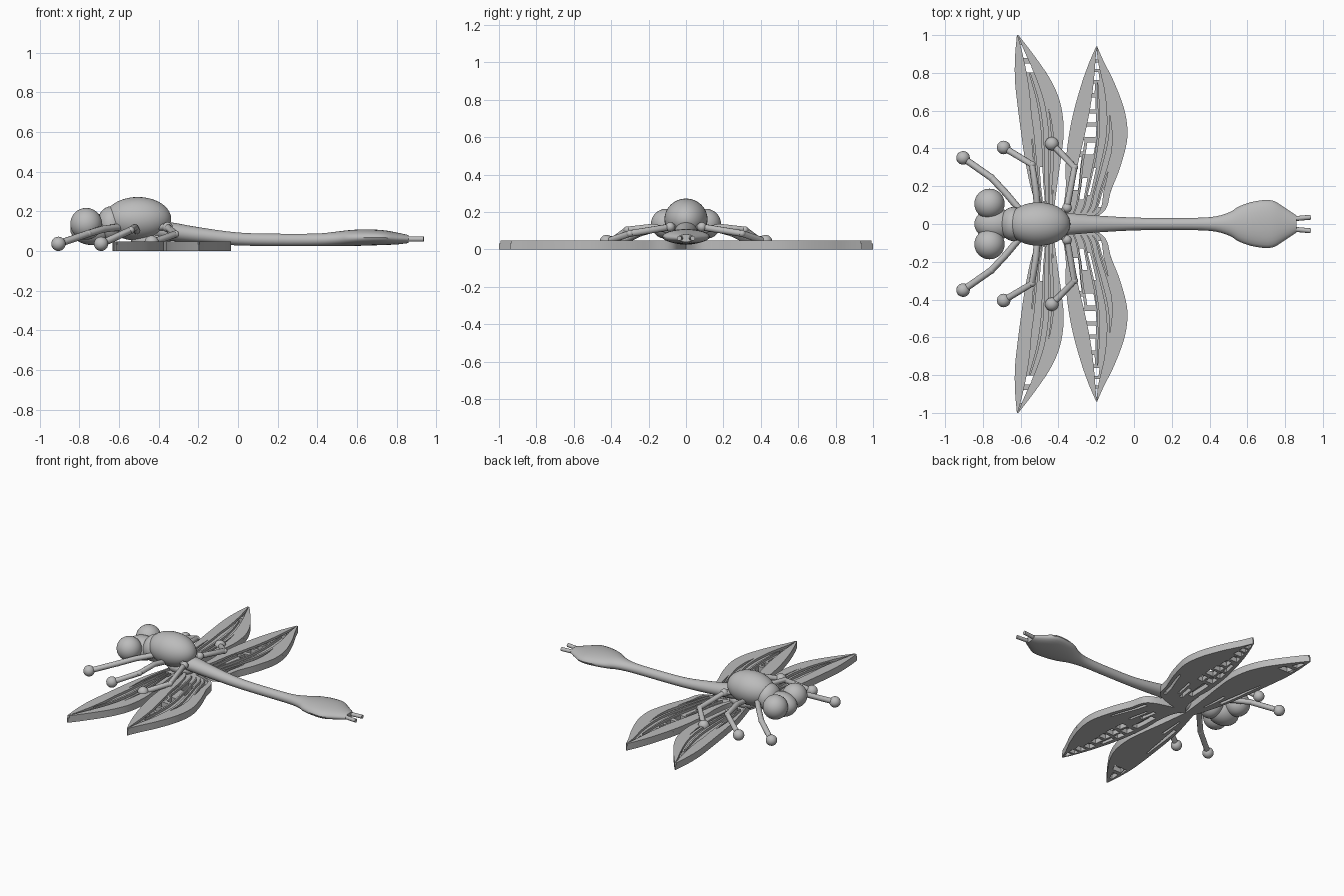
import bpy, bmesh, math
from mathutils import Vector, Matrix

cube = bpy.data.objects.get("Cube")
if cube:
    bpy.data.objects.remove(cube, do_unlink=True)

grey = bpy.data.materials.new("plain grey")
grey.use_nodes = True
COLOUR = (0.5, 0.5, 0.5, 1)
grey.diffuse_color = COLOUR
grey.node_tree.nodes["Principled BSDF"].inputs["Base Color"].default_value = COLOUR


def finish(name, mesh, mirror=False, angle=40):
    """Clean the mesh, shade it and optionally mirror it to the other side."""
    bm = bmesh.new()
    bm.from_mesh(mesh)
    bmesh.ops.remove_doubles(bm, verts=bm.verts, dist=0.00001)
    bmesh.ops.recalc_face_normals(bm, faces=bm.faces)
    bm.to_mesh(mesh)
    bm.free()
    mesh.materials.clear()
    mesh.materials.append(grey)
    mesh.shade_smooth()
    mesh.set_sharp_from_angle(angle=math.radians(angle))
    obj = bpy.data.objects.new(name, mesh)
    bpy.context.collection.objects.link(obj)
    if mirror:
        mod = obj.modifiers.new("Mirror", 'MIRROR')
        mod.use_axis = (False, True, False)
        mod.use_mirror_merge = False
    return obj


def ellipsoid(name, centre, radii, mirror=False, segments=32):
    """Ball with its poles along the body."""
    bm = bmesh.new()
    place = (Matrix.Translation(centre) @ Matrix.Diagonal((*radii, 1))
             @ Matrix.Rotation(math.pi / 2, 4, 'Y'))
    bmesh.ops.create_uvsphere(bm, u_segments=segments, v_segments=segments // 2,
                              radius=1, matrix=place)
    mesh = bpy.data.meshes.new(name)
    bm.to_mesh(mesh)
    bm.free()
    return finish(name, mesh, mirror)


def curve_to_mesh(name, curve):
    temp = bpy.data.objects.new("temp", curve)
    bpy.context.collection.objects.link(temp)
    graph = bpy.context.evaluated_depsgraph_get()
    mesh = bpy.data.meshes.new_from_object(temp.evaluated_get(graph))
    bpy.data.objects.remove(temp, do_unlink=True)
    mesh.name = name
    return mesh


def add_spline(curve, points, cyclic):
    spline = curve.splines.new('POLY')
    spline.points.add(len(points) - 1)
    for p, co in zip(spline.points, points):
        p.co = (*co, 1)
    spline.use_cyclic_u = cyclic


def tube(name, points, radius):
    curve = bpy.data.curves.new(name, 'CURVE')
    curve.dimensions = '3D'
    curve.bevel_depth = radius
    curve.bevel_resolution = 3
    curve.use_fill_caps = True
    add_spline(curve, points, False)
    return finish(name, curve_to_mesh(name, curve), True)


def slab(name, outlines, bottom, top):
    """Filled flat outlines (inner ones become holes) given a thickness."""
    curve = bpy.data.curves.new(name, 'CURVE')
    curve.dimensions = '2D'
    curve.fill_mode = 'BOTH'
    curve.extrude = (top - bottom) / 2
    for outline in outlines:
        add_spline(curve, [(x, y, 0) for x, y in outline], True)
    mesh = curve_to_mesh(name, curve)
    mesh.transform(Matrix.Translation((0, 0, (top + bottom) / 2)))
    return finish(name, mesh, True, 25)


def smooth_row(rows, t):
    """Catmull-Rom blend of table rows at fractional row t."""
    last = len(rows) - 1
    i = min(int(t), last - 1)
    f = t - i
    a, b, c, d = (Vector(rows[max(0, min(last, k))]) for k in range(i - 1, i + 3))
    return b + f * ((c - a) + f * ((2 * a - 5 * b + 4 * c - d)
                    + f * (3 * b - a - 3 * c + d))) / 2


def strip(rows, s0, s1, t0, t1, s2=None, s3=None):
    """Patch of a wing between chord fractions s0-s1 (s2-s3 at the end)."""
    s2 = s0 if s2 is None else s2
    s3 = s1 if s3 is None else s3
    n = max(2, int((t1 - t0) * 6))

    def edge(a, b):
        out = []
        for k in range(n + 1):
            y, left, right = smooth_row(rows, t0 + (t1 - t0) * k / n)
            out.append((left + (right - left) * (a + (b - a) * k / n), y))
        return out
    return edge(s0, s2) + edge(s1, s3)[::-1]


# Wing tables: y, leading edge x, trailing edge x
fore = [(0, -.49, -.43), (.1, -.52, -.42), (.22, -.553, -.405), (.36, -.58, -.385),
        (.5, -.60, -.372), (.64, -.618, -.39), (.76, -.63, -.44), (.88, -.63, -.52),
        (1, -.62, -.612)]
hind = [(0, -.43, -.33), (.06, -.385, -.165), (.18, -.362, -.12), (.31, -.362, -.07),
        (.46, -.346, -.035), (.6, -.318, -.05), (.75, -.275, -.105), (.86, -.235, -.16),
        (.94, -.2, -.195)]

# Openings: chord start and end, row start and end, optional end chord range
fore_holes = [(.12, .27, 2, 4.4, .12, .16), (.2, .7, 6.35, 6.75), (.2, .6, 7, 7.5),
              (.4, .5, 1.2, 2.6), (.12, .25, 6.35, 6.9, .1, .14)]
hind_holes = [(.12, .27, 2, 3.3), (.33, .43, 1.6, 2.5), (.5, .56, 1.8, 2.9),
              (.8, .9, 1.3, 3.2, .86, .9), (.1, .28, 3.5, 3.9), (.33, .47, 3.4, 3.8),
              (.08, .2, 4.05, 4.5), (.25, .46, 4, 4.4), (.24, .44, 4.55, 4.9),
              (.1, .19, 4.65, 5.3), (.24, .42, 5.05, 5.45), (.12, .4, 5.6, 5.95),
              (.15, .55, 6.1, 6.45), (.15, .65, 6.6, 6.95), (.2, .75, 7.1, 7.6)]

# Raised veins use the same strip layout
rim = [(0, .09, .3, 7.9, 0, .45), (.92, 1, .3, 7.9, .55, 1)]
fore_veins = rim + [(.3, .36, 1, 6.2, .2, .26), (.5, .57, 1, 6.3, .44, .5),
                    (.68, .74, 1, 6.6, .6, .68), (.8, .85, 1.5, 5.8)]
hind_veins = rim + [(.28, .32, 1, 3.4), (.45, .49, 1, 3.3, .49, .53),
                    (.49, .53, 3.3, 6, .46, .5), (.6, .64, 1, 6.4, .66, .72),
                    (.73, .77, 1, 5.6, .8, .84)]

for label, rows, holes, veins in (("fore", fore, fore_holes, fore_veins),
                                  ("hind", hind, hind_holes, hind_veins)):
    outline = strip(rows, 0, 1, 0, 8)
    slab(label + "_wing_membrane", [outline] + [strip(rows, *h) for h in holes], 0, .032)
    for number, vein in enumerate(veins):
        slab(f"{label}_wing_vein_{number}", [strip(rows, *vein)], .032, .048)

# Hub joining the wing roots to the thorax
ellipsoid("wing_hub", (-.44, 0, .055), (.1, .06, .045))

# Thorax, collar, head and eyes
ellipsoid("thorax", (-.505, 0, .162), (.168, .115, .11), segments=40)
ellipsoid("collar", (-.64, 0, .135), (.07, .09, .09))
ellipsoid("head", (-.735, 0, .11), (.11, .085, .08))
ellipsoid("eyes", (-.765, .107, .137), (.08, .08, .08), True)

# Tail lofted from elliptical sections: x, half width, bottom, top
sections = [(-.42, .06, .06, .15), (-.33, .056, .05, .143), (-.2, .045, .04, .12),
            (0, .034, .028, .093), (.2, .032, .025, .087), (.4, .036, .025, .088),
            (.5, .06, .025, .098), (.56, .095, .025, .105), (.64, .12, .027, .109),
            (.73, .125, .03, .105), (.8, .085, .033, .093), (.86, .045, .04, .08)]
bm = bmesh.new()
rings = []
SIDES, STEPS = 24, 44
for k in range(STEPS + 1):
    x, w, low, high = smooth_row(sections, k * (len(sections) - 1) / STEPS)
    rings.append([bm.verts.new((x, w * math.cos(a), (low + high) / 2
                                + (high - low) / 2 * math.sin(a)))
                  for a in (math.tau * j / SIDES for j in range(SIDES))])
for a, b in zip(rings, rings[1:]):
    for j in range(SIDES):
        n = (j + 1) % SIDES
        bm.faces.new((a[j], a[n], b[n], b[j]))
bm.faces.new(rings[0])
bm.faces.new(rings[-1])
tail = bpy.data.meshes.new("tail")
bm.to_mesh(tail)
bm.free()
finish("tail", tail)

# Tail prongs
tube("tail_prongs", [(.82, .026, .06), (.87, .03, .06), (.936, .036, .06)], .013)

# Legs: hip, knee, foot
legs = {"front": [(-.6, .07, .12), (-.68, .165, .11), (-.755, .245, .088), (-.905, .35, .036)],
        "middle": [(-.51, .07, .1), (-.52, .18, .12), (-.54, .315, .105), (-.69, .405, .036)],
        "rear": [(-.4, .05, .12), (-.355, .085, .12), (-.315, .3, .085), (-.435, .425, .042)]}
for label, path in legs.items():
    tube(label + "_legs", path, .018)
    ellipsoid(label + "_knees", path[2], (.019,) * 3, True, 16)
    ellipsoid(label + "_feet", path[3], (.036,) * 3, True, 24)
ellipsoid("rear_hips", (-.355, .085, .12), (.026,) * 3, True, 16)
